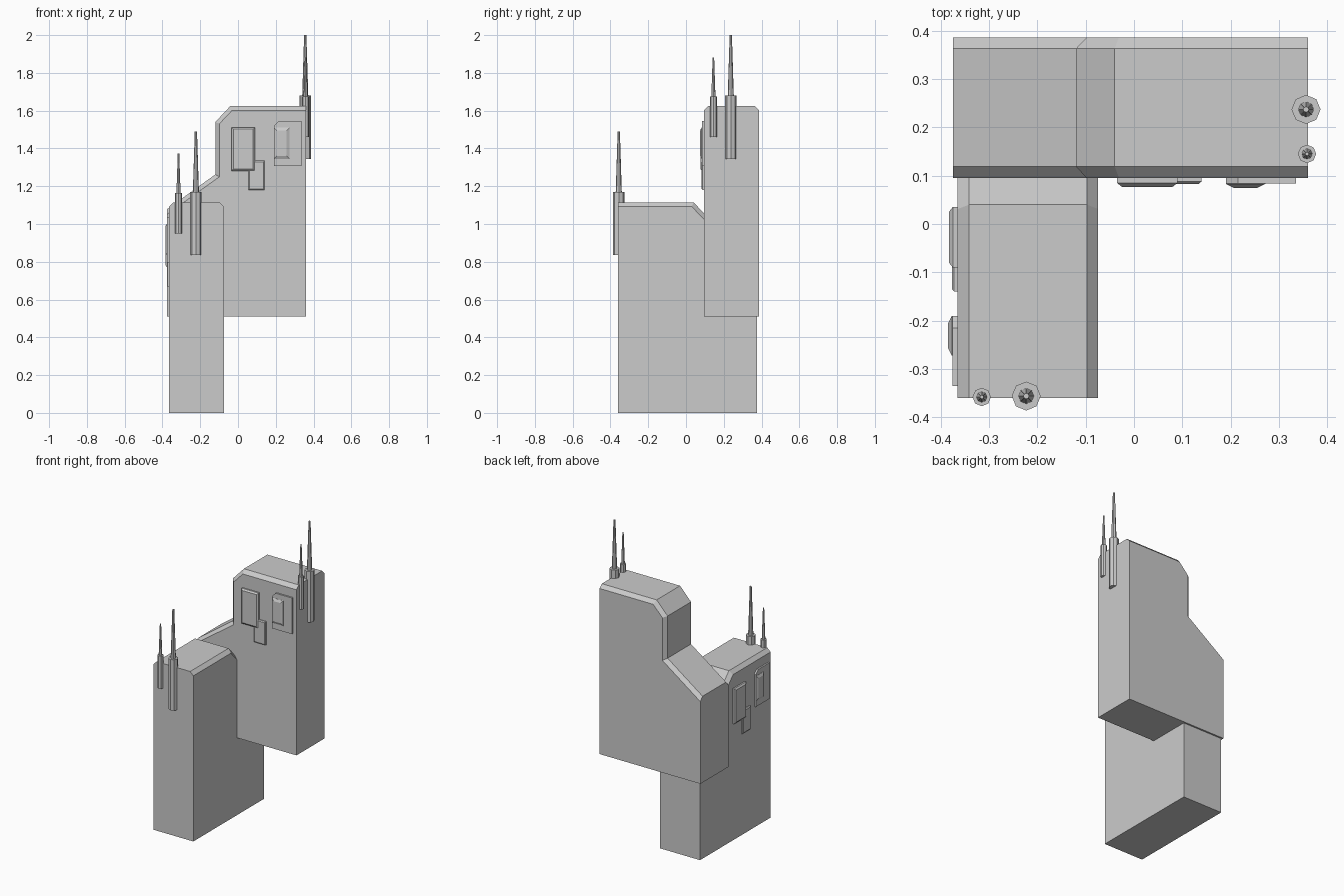
import bpy, bmesh
from math import radians
from mathutils import Matrix

if "Cube" in bpy.data.objects:
    bpy.data.objects.remove(bpy.data.objects["Cube"])


def make_object(name, bm, matrix):
    bmesh.ops.recalc_face_normals(bm, faces=bm.faces)
    mesh = bpy.data.meshes.new(name)
    bm.to_mesh(mesh)
    bm.free()
    obj = bpy.data.objects.new(name, mesh)
    bpy.context.collection.objects.link(obj)
    obj.matrix_world = matrix


def loft(name, rings, matrix):
    """Skin a list of (y, xz profile) sections and cap both ends."""
    bm = bmesh.new()
    loops = [[bm.verts.new((x, y, z)) for x, z in pts] for y, pts in rings]
    n = len(loops[0])
    for a, b in zip(loops, loops[1:]):
        for i in range(n):
            j = (i + 1) % n
            bm.faces.new((a[i], a[j], b[j], b[i]))
    bm.faces.new(loops[0])
    bm.faces.new(loops[-1])
    make_object(name, bm, matrix)


def rect(x0, x1, z0, z1, inset=0):
    return [(x0 + inset, z0 + inset), (x1 - inset, z0 + inset),
            (x1 - inset, z1 - inset), (x0 + inset, z1 - inset)]


def panel(name, x0, x1, z0, z1, y_mid, y_front, inset, matrix):
    outer = rect(x0, x1, z0, z1)
    loft(name, [(0.105, outer), (y_mid, outer),
                (y_front, rect(x0, x1, z0, z1, inset))], matrix)


def antenna(name, x, y, z0, z1, z2, r, r_base, r_tip, matrix):
    bm = bmesh.new()
    for lo, hi, ra, rb in ((z0, z1, r, r), (z1, z2, r_base, r_tip)):
        bmesh.ops.create_cone(
            bm, cap_ends=True, segments=8, radius1=ra, radius2=rb, depth=hi - lo,
            matrix=Matrix.Translation((x, y, (lo + hi) / 2)))
    make_object(name, bm, matrix)


def tower(prefix, m):
    # Stepped block with chamfered upper rims
    full = [(-.375, .51), (.36, .51), (.36, 1.625), (-.04, 1.625),
            (-.12, 1.54), (-.12, 1.262), (-.375, 1.079)]
    rim = [(-.375, .51), (.36, .51), (.36, 1.602), (-.031, 1.602),
           (-.098, 1.531), (-.098, 1.25), (-.375, 1.052)]
    loft(prefix + "_block",
         [(.095, rim), (.119, full), (.363, full), (.386, rim)], m)

    # Wall panels
    panel(prefix + "_large_panel", -.035, .09, 1.28, 1.512, .085, .077, .01, m)
    panel(prefix + "_small_panel", .055, .14, 1.18, 1.335, .088, .083, .006, m)
    plate = [(.19, 1.307), (.335, 1.307), (.335, 1.545), (.215, 1.545), (.19, 1.52)]
    loft(prefix + "_back_plate", [(.105, plate), (.084, plate)], m)
    panel(prefix + "_hatch", .19, .272, 1.345, 1.51, .083, .075, .016, m)

    # Antennas on the end wall
    antenna(prefix + "_tall_antenna", .356, .237, 1.345, 1.68, 2.0, .03, .016, .006, m)
    antenna(prefix + "_short_antenna", .358, .145, 1.46, 1.675, 1.882, .019, .011, .004, m)


# The low tower is the high tower turned a quarter and lowered
tower("high_tower", Matrix.Identity(4))
tower("low_tower", Matrix.Translation((-.46, 0, -.51)) @ Matrix.Rotation(radians(-90), 4, 'Z'))
